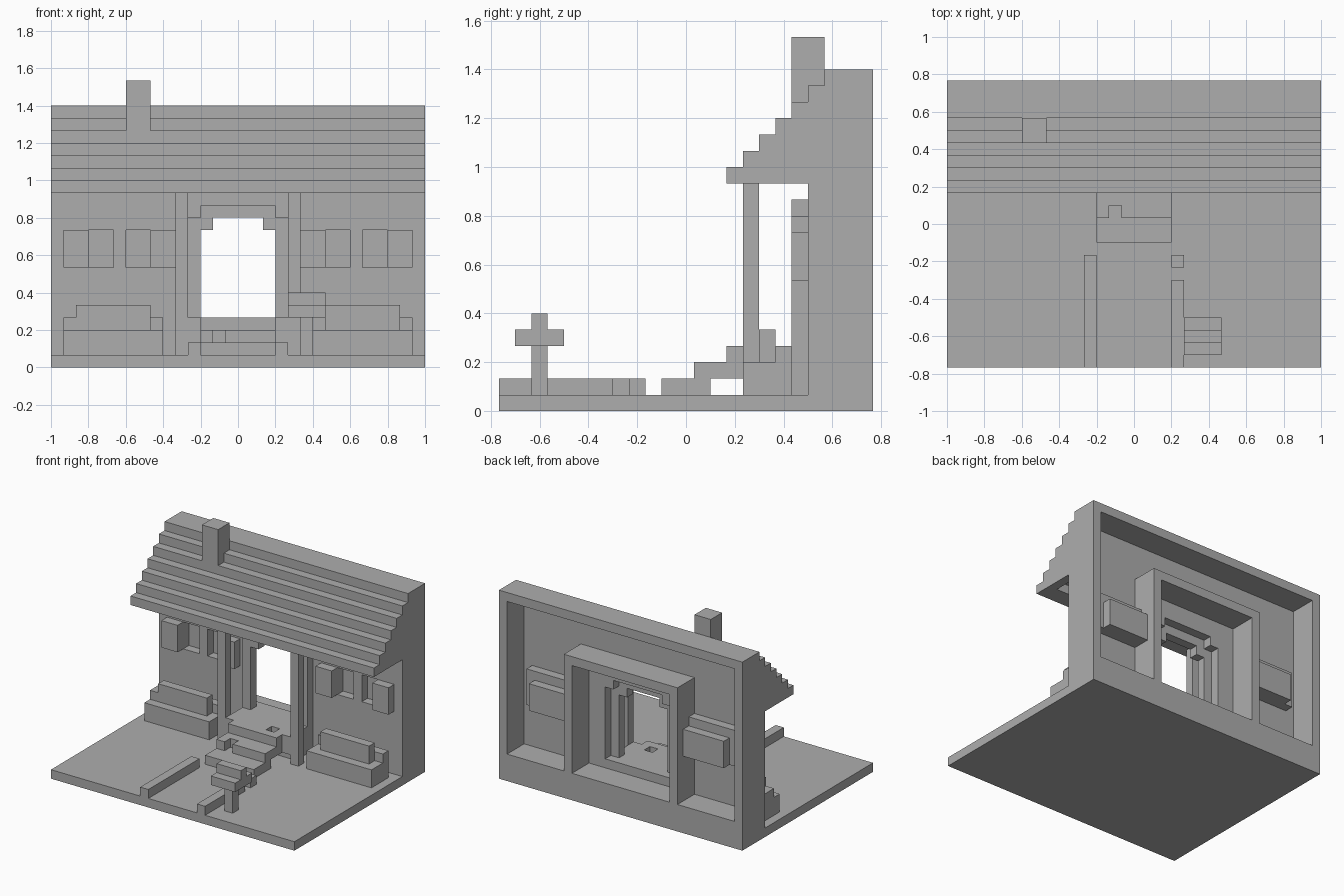
import bpy
import bmesh
from mathutils import Matrix, Vector

default_cube = bpy.data.objects.get("Cube")
if default_cube:
    bpy.data.objects.remove(default_cube, do_unlink=True)

UNIT = 1 / 15       # edge of one building block
DEPTH = 11.5        # half of the plot depth, in blocks

stone = bpy.data.materials.new("plain_grey")
stone.use_nodes = True
grey = (0.42, 0.42, 0.42, 1)
stone.diffuse_color = grey
stone.node_tree.nodes["Principled BSDF"].inputs["Base Color"].default_value = grey


def blocks(name, *boxes, mirror=False):
    """One object from boxes given as (x range, y range, z range) in blocks."""
    bm = bmesh.new()
    sides = (1, -1) if mirror else (1,)
    for xs, ys, zs in boxes:
        low = Vector((xs[0], ys[0], zs[0]))
        high = Vector((xs[1], ys[1], zs[1]))
        for side in sides:
            centre = (low + high) / 2
            centre.x *= side
            place = Matrix.Translation(centre * UNIT)
            size = Matrix.Diagonal((high - low) * UNIT).to_4x4()
            bmesh.ops.create_cube(bm, size=1, matrix=place @ size)
    mesh = bpy.data.meshes.new(name)
    bm.to_mesh(mesh)
    bm.free()
    mesh.materials.append(stone)
    part = bpy.data.objects.new(name, mesh)
    bpy.context.collection.objects.link(part)
    return part


# Depth ranges shared by several parts
wall = (7.5, 8.5)
trim = (6.5, 7.5)
room = (8.5, DEPTH)
full_width = (-15, 15)

# Ground and house shell, open at the back
blocks("ground_slab", (full_width, (-DEPTH, DEPTH), (0, 1)))
blocks("house_plinth", (full_width, room, (1, 3)))
blocks("side_wall", ((14, 15), (7.5, DEPTH), (1, 20)), mirror=True)
blocks("ridge_cap", (full_width, room, (20, 21)))

# Front wall, split around the doorway and the windows
blocks("front_wall_side",
       ((4, 14), wall, (1, 8)),
       ((4, 7), wall, (8, 11)),
       ((9, 10), wall, (8, 11)),
       ((12, 14), wall, (8, 11)),
       ((4, 14), wall, (11, 12)),
       ((3, 14), wall, (12, 13)), mirror=True)
blocks("front_wall_top", ((-14, 14), wall, (13, 20)))
blocks("shutter", ((5, 7), trim, (8, 11)), ((12, 14), trim, (8, 11)), mirror=True)

# Closed window bays behind the wall
blocks("window_bay",
       ((7, 13), (8.5, 9.5), (8, 12)),
       ((7, 12), (9.5, 10.5), (8, 11)), mirror=True)

# Door surround and rear door tunnel
blocks("door_jamb", ((3, 4), trim, (4, 12)), ((2, 3), trim, (11, 12)), mirror=True)
blocks("door_lintel", ((-3, 3), trim, (12, 13)))
blocks("tunnel_side", ((6, 7), room, (3, 15)), mirror=True)
blocks("tunnel_top", ((-7, 7), room, (15, 16)))

# Stepped roof with closed gable ends
for row in range(6):
    front = 2.5 + row
    top = 15 + row
    course = (front, front + 1)
    blocks("roof_course", (full_width, course, (max(14, top - 2), top)))
    if row < 5:
        blocks("gable_end", ((14, 15), course, (14, top)), mirror=True)
blocks("chimney", ((-9, -7), (6.5, 8.5), (18, 23)))

# Porch deck with a one-block opening, and its posts
hole = (3.5, 4.5)
blocks("porch_deck",
       ((-4, 4), (4.5, 8.5), (1, 4)),
       ((-4, 4), hole, (2, 3)),
       ((-4, 1), hole, (3, 4)),
       ((2, 4), hole, (3, 4)))
blocks("porch_post", ((4, 5), hole, (1, 14)), mirror=True)

# Front steps, the middle one missing a block
tread = (-3, 3)
blocks("lower_step", (tread, (-1.5, 1.5), (1, 2)))
blocks("middle_step",
       ((-3, -2), (0.5, 1.5), (2, 3)),
       ((-1, 3), (0.5, 1.5), (2, 3)),
       (tread, (1.5, 3.5), (2, 3)))
blocks("upper_step", (tread, (2.5, 3.5), (3, 4)))

# Bushes under the windows
blocks("bush",
       ((6, 14), (3.5, 6.5), (1, 3)),
       ((7, 13), (4.5, 6.5), (3, 4)),
       ((6, 7), (5.5, 6.5), (3, 4)),
       ((13, 14), (5.5, 6.5), (3, 4)),
       ((7, 13), (4.5, 5.5), (4, 5)), mirror=True)
blocks("bush_corner", ((-14, -13), (4.5, 5.5), (3, 4)))

# Path edging, broken on one side
blocks("right_path_edge", ((-4, -3), (-DEPTH, -2.5), (1, 2)))
blocks("left_path_edge",
       ((3, 4), (-DEPTH, -4.5), (1, 2)),
       ((3, 4), (-3.5, -2.5), (1, 2)))

# Letter box on a post
blocks("letter_box",
       ((5, 6), (-9.5, -8.5), (1, 4)),
       ((4, 7), (-10.5, -7.5), (4, 5)),
       ((4, 7), (-9.5, -8.5), (5, 6)))
